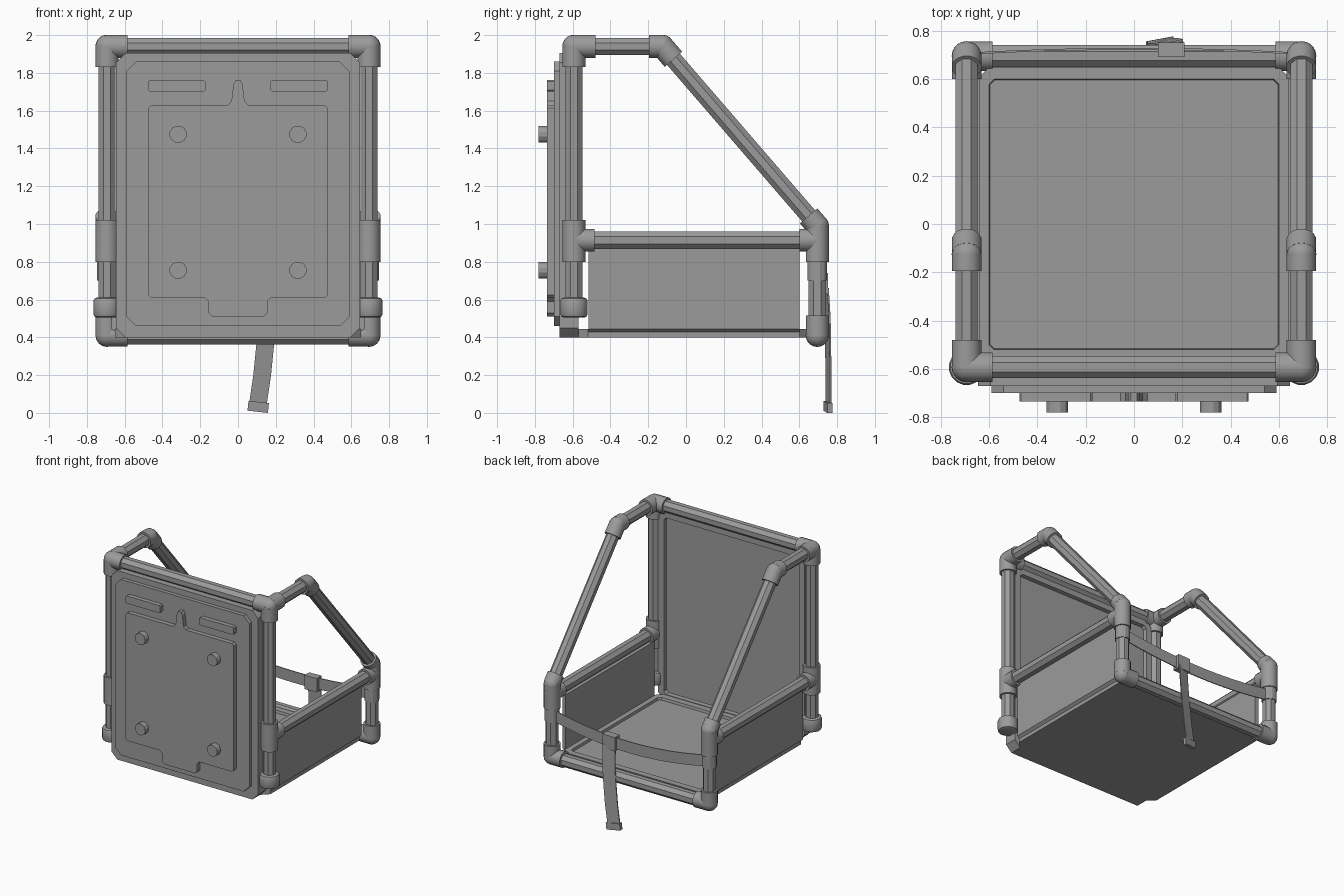
import bpy, bmesh, math
from mathutils import Vector, Matrix

if "Cube" in bpy.data.objects:
    bpy.data.objects.remove(bpy.data.objects["Cube"])

grey = bpy.data.materials.new("mid grey")
grey.diffuse_color = (0.33, 0.33, 0.33, 1)
grey.use_nodes = True
grey.node_tree.nodes["Principled BSDF"].inputs["Base Color"].default_value = grey.diffuse_color


def finish(bm, name, smooth=False):
    bmesh.ops.recalc_face_normals(bm, faces=bm.faces)
    me = bpy.data.meshes.new(name)
    bm.to_mesh(me)
    bm.free()
    me.materials.append(grey)
    ob = bpy.data.objects.new(name, me)
    bpy.context.scene.collection.objects.link(ob)
    if smooth:
        bpy.ops.object.select_all(action='DESELECT')
        ob.select_set(True)
        bpy.context.view_layer.objects.active = ob
        bpy.ops.object.shade_smooth_by_angle(angle=math.radians(35))
    return ob


def add_rod(bm, a, b, r, sides):
    a, b = Vector(a), Vector(b)
    d = b - a
    m = (Matrix.Translation((a + b) / 2) @ d.to_track_quat('Z', 'Y').to_matrix().to_4x4()
         @ Matrix.Rotation(math.pi / sides, 4, 'Z'))
    bmesh.ops.create_cone(bm, cap_ends=True, segments=sides, radius1=r, radius2=r,
                          depth=d.length, matrix=m)


def pipe(name, a, b, r=0.049, sides=8):
    bm = bmesh.new()
    add_rod(bm, a, b, r, sides)
    return finish(bm, name)


def fitting(name, joint, ends, r=0.062):
    """Rounded joint with a sleeve towards each end point."""
    bm = bmesh.new()
    bmesh.ops.create_uvsphere(bm, u_segments=16, v_segments=8, radius=r,
                              matrix=Matrix.Translation(joint))
    for e in ends:
        add_rod(bm, joint, e, r, 16)
    return finish(bm, name, True)


def prism(name, outline, to3d, depth, recess=None):
    """Extrude a 2D outline; optionally sink the far face inside a rim."""
    bm = bmesh.new()
    f = bm.faces.new([bm.verts.new(to3d(u, v)) for u, v in outline])
    ext = bmesh.ops.extrude_face_region(bm, geom=[f])["geom"]
    bmesh.ops.translate(bm, vec=depth, verts=[g for g in ext if isinstance(g, bmesh.types.BMVert)])
    far = [g for g in ext if isinstance(g, bmesh.types.BMFace)]
    bmesh.ops.recalc_face_normals(bm, faces=bm.faces)
    if recess:
        bmesh.ops.inset_region(bm, faces=far, thickness=recess[0], use_even_offset=True)
        bmesh.ops.inset_region(bm, faces=far, thickness=0.004, depth=-recess[1],
                               use_even_offset=True)
    return finish(bm, name)


def chamfered(u0, u1, v0, v1, c):
    return [(u0 + c, v0), (u1 - c, v0), (u1, v0 + c), (u1, v1 - c),
            (u1 - c, v1), (u0 + c, v1), (u0, v1 - c), (u0, v0 + c)]


def ribbon(name, pts, across, thick):
    """Flat band along pts; across is the half width, thick the half thickness."""
    bm = bmesh.new()
    w, t = Vector(across), Vector(thick)
    rings = [[bm.verts.new(Vector(p) + o) for o in (w + t, t - w, -w - t, w - t)] for p in pts]
    for a, b in zip(rings, rings[1:]):
        for i in range(4):
            j = (i + 1) % 4
            bm.faces.new((a[i], a[j], b[j], b[i]))
    bm.faces.new(rings[0])
    bm.faces.new(rings[-1][::-1])
    return finish(bm, name, True)


X, YB, YF = 0.693, -0.593, 0.695      # pipe centre lines
ZT, ZA, ZB = 1.94, 0.914, 0.407

# Tube frame and fittings, both sides
for s, side in ((-1, "left"), (1, "right")):
    x = s * X
    bend, elbow = Vector((x, -0.125, ZT)), Vector((x, YF, 0.99))
    slope = (elbow - bend).normalized()
    pipe(side + "_back_post", (x, YB, 0.52), (x, YB, ZT))
    pipe(side + "_top_arm", (x, YB, ZT), bend)
    pipe(side + "_diagonal", bend, elbow)
    pipe(side + "_armrest", (x, YB, ZA), (x, YF, ZA))
    pipe(side + "_seat_post", (x, YF, ZB), (x, YF, 0.99))
    fitting(side + "_top_corner", (x, YB, ZT),
            [(x, YB, 1.83), (s * 0.585, YB, ZT), (x, -0.48, ZT)])
    fitting(side + "_top_bend", bend, [(x, -0.195, ZT), bend + slope * 0.09])
    fitting(side + "_post_tee", (x, YB, ZA),
            [(x, YB, 0.80), (x, YB, 1.02), (x, -0.485, ZA)])
    fitting(side + "_elbow_joint", elbow,
            [(x, YF, 0.80), elbow - slope * 0.07])
    fitting(side + "_armrest_socket", (x, YF, ZA), [(x, 0.60, ZA)])
    fitting(side + "_bottom_corner", (x, YF, ZB + 0.004),
            [(x, YF, 0.515), (s * 0.585, YF, ZB + 0.004)])
    # Rounded foot cap of the back post
    bm = bmesh.new()
    add_rod(bm, (x, YB, 0.505), (x, YB, 0.61), 0.074, 16)
    rims = [e for e in bm.edges if abs(e.verts[0].co.z - e.verts[1].co.z) < 1e-4]
    bmesh.ops.bevel(bm, geom=rims, offset=0.018, segments=2, affect='EDGES', profile=0.5)
    finish(bm, side + "_foot_cap", True)
    # Side panel with bevelled lower edge
    prism(side + "_side_panel",
          [(0.64, 0.42), (0.67, 0.445), (0.67, 0.875), (0.64, 0.875)],
          lambda u, v: (s * u, -0.515, v), (0, 1.115, 0))
    # Strap loop around the seat post
    pipe(side + "_strap_loop", (x, YF, 0.70), (x, YF, 0.80), 0.054, 12)

pipe("top_crossbar", (-X, YB, ZT), (X, YB, ZT))
pipe("bottom_crossbar", (-X, YF, ZB), (X, YF, ZB))

# Seat floor and back panel, each a shallow tray
prism("seat_floor", chamfered(-0.65, 0.65, -0.57, 0.65, 0.05),
      lambda u, v: (u, v, 0.40), (0, 0, 0.045), (0.05, 0.02))
front = lambda y: (lambda u, v: (u, y, v))
prism("back_panel", chamfered(-0.645, 0.645, 0.40, 1.905, 0.05),
      front(-0.67), (0, 0.10, 0), (0.05, 0.03))
prism("outer_plate", chamfered(-0.59, 0.59, 0.46, 1.86, 0.05), front(-0.70), (0, 0.04, 0))

# Raised mounting plate with bottom tab and top tongue
half = [(0.135, 0.51), (0.155, 0.53), (0.155, 0.59), (0.175, 0.61), (0.46, 0.61),
        (0.475, 0.625), (0.475, 1.615), (0.46, 1.63), (0.055, 1.63), (0.035, 1.65),
        (0.024, 1.74), (0.012, 1.762)]
prism("mounting_plate", half + [(-u, v) for u, v in reversed(half)],
      front(-0.735), (0, 0.04, 0))
for s, side in ((-1, "left"), (1, "right")):
    lo, hi = sorted((s * 0.172, s * 0.475))
    prism(side + "_raised_bar", chamfered(lo, hi, 1.702, 1.762, 0.008),
          front(-0.735), (0, 0.04, 0))
    for z, level in ((0.755, "lower"), (1.475, "upper")):
        pipe(f"{side}_{level}_peg", (s * 0.317, -0.78, z), (s * 0.317, -0.73, z), 0.046, 12)

# Sagging lap strap, buckle and hanging tail
ts = [i / 8 - 1 for i in range(17)]
ribbon("lap_strap", [(t * X, 0.705 + 0.02 * (1 - t * t), 0.75 - 0.07 * (1 - t * t)) for t in ts],
       (0, 0, 0.045), (0, 0.004, 0))
ribbon("buckle", [(0.10, 0.722, 0.682), (0.21, 0.722, 0.685)], (0, 0, 0.055), (0, 0.03, 0))
ribbon("strap_tail", [(0.157, 0.74, 0.66), (0.155, 0.75, 0.50), (0.143, 0.752, 0.35),
                      (0.128, 0.755, 0.20), (0.103, 0.755, 0.03)],
       (0.047, 0.012, 0), (0, 0.004, 0))
ribbon("tail_end", [(0.11, 0.752, 0.058), (0.104, 0.752, 0.006)],
       (0.054, 0.010, -0.006), (0, 0.014, 0))
